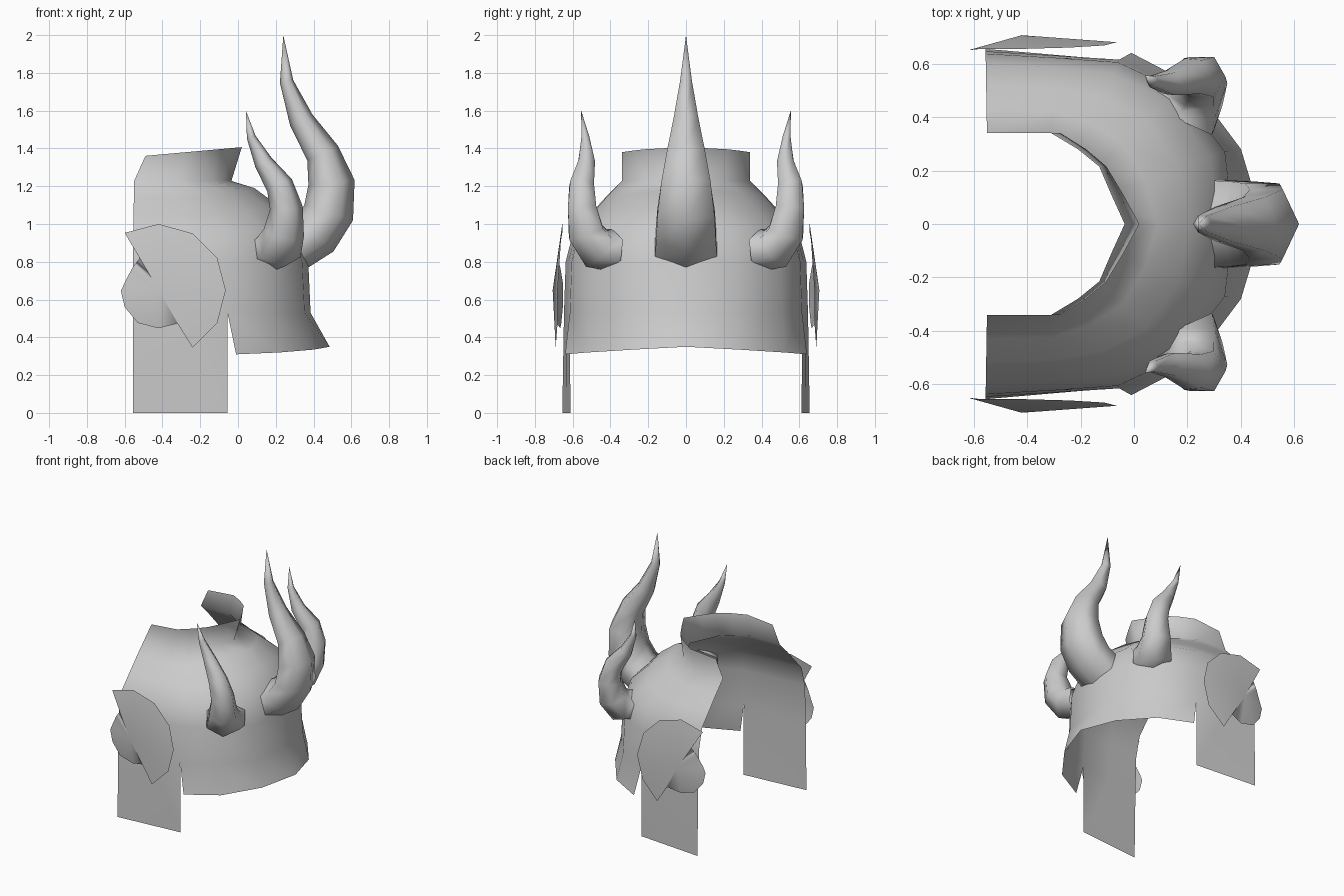
import bpy
import bmesh
from mathutils import Vector, Matrix

cube = bpy.data.objects.get("Cube")
if cube:
    bpy.data.objects.remove(cube)

grey = bpy.data.materials.new("plain_grey")
grey.use_nodes = True
COLOUR = (0.6, 0.6, 0.6, 1)
grey.diffuse_color = COLOUR
grey.node_tree.nodes["Principled BSDF"].inputs["Base Color"].default_value = COLOUR


def finish(name, bm, mirrored=False):
    """Turn a bmesh into a smooth grey object, optionally mirrored across y."""
    bmesh.ops.recalc_face_normals(bm, faces=bm.faces)
    mesh = bpy.data.meshes.new(name)
    bm.to_mesh(mesh)
    bm.free()
    mesh.materials.append(grey)
    for poly in mesh.polygons:
        poly.use_smooth = True
    obj = bpy.data.objects.new(name, mesh)
    bpy.context.collection.objects.link(obj)
    if mirrored:
        mod = obj.modifiers.new("mirror", 'MIRROR')
        mod.use_axis = (False, True, False)
        mod.merge_threshold = 0.002
    return obj


def bridge(bm, a, b, closed=False):
    """Join two rows of vertices with quads."""
    n = len(a)
    for i in range(n if closed else n - 1):
        j = (i + 1) % n
        bm.faces.new((a[i], a[j], b[j], b[i]))


# Helmet shell: columns run from the open edge round to the centre line
outer = [(-.555, .637), (-.3, .622), (-.06, .605), (.165, .5), (.34, .27), (.372, 0)]
inner = [(-.55, .34), (-.31, .34), (-.21, .28), (-.13, .215), (-.085, .11), (-.035, 0)]
profile = [(0, 1.228), (.3, 1.19), (.6, 1.1), (.87, .98), (1, .8), (1.03, .53)]
sag = (1, 1, .9, .6, .3, 0)

bm = bmesh.new()
rows = []
# Raised collar round the opening
lean = (.06, .035, .03, .027, .045, .055)
rows.append([bm.verts.new((x + d, y, 1.405 + .09 * (x + d)))
             for (x, y), d in zip(inner, lean)])
# Dome and wall, with the dome dropping straighter at the sides
for t, z in profile:
    rows.append([bm.verts.new((*Vector(i).lerp(Vector(o), t), z - .25 * s * max(0, t - t * t)))
                 for i, o, s in zip(inner, outer, sag)])
for a, b in zip(rows, rows[1:]):
    bridge(bm, a, b)
# Flared rim
rim = [bm.verts.new(p) for p in
       [(-.01, .64, .31), (.22, .52, .32), (.40, .28, .335), (.485, 0, .35)]]
bridge(bm, rows[-1][2:], rim)
# Cheek flap hanging below the wall
flap = [bm.verts.new(p) for p in [(-.555, .655, 0), (-.3, .633, 0), (-.055, .612, 0)]]
bridge(bm, rows[-1][:3], flap)
finish("helmet_shell", bm, True)

# Notched ear plate, a shallow cone around a raised middle
outline = [(-.6, .655, .953), (-.42, .655, 1.0), (-.24, .66, .95), (-.11, .668, .82),
           (-.065, .68, .65), (-.11, .68, .475), (-.24, .69, .345), (-.32, .685, .473),
           (-.42, .665, .448), (-.53, .66, .476), (-.6, .652, .56), (-.62, .65, .645),
           (-.6, .652, .69), (-.56, .665, .767), (-.52, .678, .82)]
bm = bmesh.new()
middle = bm.verts.new((-.42, .706, .65))
ring = [bm.verts.new(p) for p in outline]
for i, v in enumerate(ring):
    bm.faces.new((middle, v, ring[(i + 1) % len(ring)]))
finish("ear_plate", bm, True)


def horn(name, stations, side, mirrored=False):
    """Six-sided tapering horn; each station is (centre, side radius, depth radius)."""
    bm = bmesh.new()
    points = [Vector(s[0]) for s in stations]
    side = Vector(side)
    previous = None
    for k, (_, width, depth) in enumerate(stations[:-1]):
        along = (points[k + 1] - points[max(k - 1, 0)]).normalized()
        across = (side - along * side.dot(along)).normalized()
        out = across.cross(along)
        ring = []
        for i in range(6):
            d = Matrix.Rotation(i * 3.14159 / 3, 2) @ Vector((1, 0))
            ring.append(bm.verts.new(points[k] + out * d.x * depth + across * d.y * width))
        if previous:
            bridge(bm, previous, ring, True)
        previous = ring
    tip = bm.verts.new(points[-1])
    for i in range(6):
        bm.faces.new((previous[i], previous[(i + 1) % 6], tip))
    return finish(name, bm, mirrored)


# Tall centre horn
horn("centre_horn", [
    ((.295, 0, .875), .19, .13), ((.41, 0, .95), .183, .135),
    ((.48, 0, 1.06), .175, .135), ((.495, 0, 1.22), .15, .123),
    ((.448, 0, 1.375), .115, .09), ((.335, 0, 1.55), .075, .066),
    ((.257, 0, 1.755), .036, .036), ((.24, 0, 2.0), 0, 0)], (0, 1, 0))

# Pair of shorter side horns
horn("side_horn", [
    ((.175, .4, .862), .155, .11), ((.213, .475, .872), .135, .117),
    ((.243, .53, .955), .108, .108), ((.256, .55, 1.085), .087, .087),
    ((.22, .553, 1.205), .073, .073), ((.135, .527, 1.325), .05, .05),
    ((.07, .533, 1.46), .024, .024), ((.042, .555, 1.6), 0, 0)],
    (.86, -.5, 0), True)
